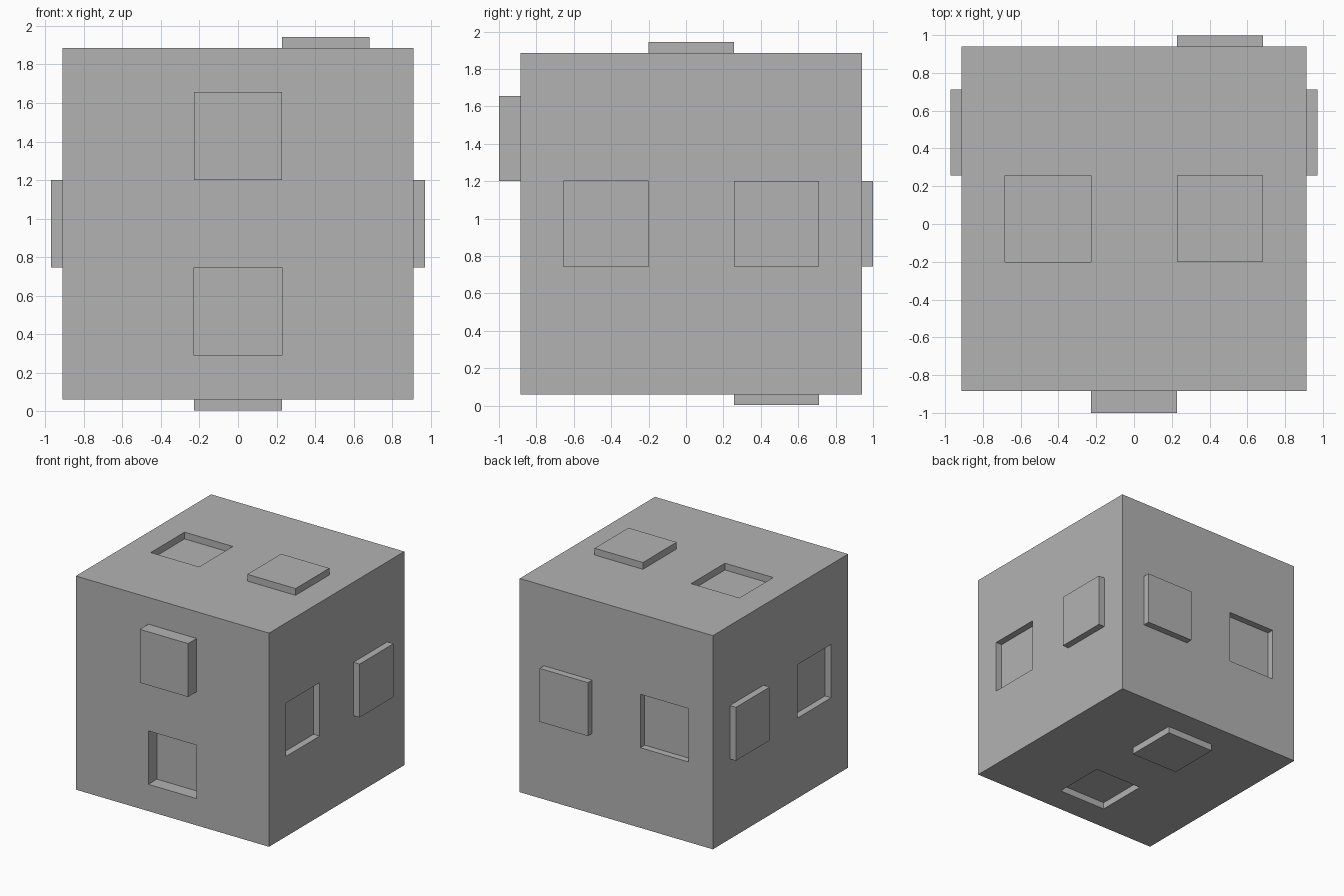
import bpy
from mathutils import Vector

cube = bpy.data.objects.get("Cube")
if cube:
    bpy.data.objects.remove(cube, do_unlink=True)

grey = bpy.data.materials.new("plain_grey")
grey.use_nodes = True
grey.diffuse_color = (0.45, 0.45, 0.45, 1)
grey.node_tree.nodes["Principled BSDF"].inputs["Base Color"].default_value = (0.45, 0.45, 0.45, 1)

SIDE = 1.825
HALF = SIDE / 2
CENTRE = Vector((0, 0.028, 0.973))
STUD = 0.456       # width of a stud or socket
OFFSET = 0.456     # distance of each from the face centre
SHALLOW, DEEP = 0.058, 0.115


def box(name, location, size):
    bpy.ops.mesh.primitive_cube_add(size=1, location=location)
    ob = bpy.context.object
    ob.name = name
    ob.scale = size
    bpy.ops.object.transform_apply(location=False, rotation=False, scale=True)
    ob.data.materials.append(grey)
    return ob


def combine(target, tool, operation):
    mod = target.modifiers.new(tool.name, 'BOOLEAN')
    mod.operation = operation
    mod.solver = 'EXACT'
    mod.object = tool
    bpy.context.view_layer.objects.active = target
    bpy.ops.object.modifier_apply(modifier=mod.name)
    bpy.data.objects.remove(tool, do_unlink=True)


def plug(name, normal, shift, low, high):
    """Square box on a face, spanning low..high along the normal."""
    normal = Vector(normal)
    size = [high - low if abs(n) > 0.5 else STUD for n in normal]
    middle = CENTRE + normal * (HALF + (low + high) / 2) + shift
    return box(name, middle, size)


# Main block
block = box("connector_block", CENTRE, (SIDE, SIDE, SIDE))

# Each face: outward normal, direction from its centre to the stud, depth
faces = {
    "front": ((0, -1, 0), (0, 0, 1), DEEP),
    "back": ((0, 1, 0), (1, 0, 0), SHALLOW),
    "left": ((1, 0, 0), (0, 1, 0), SHALLOW),
    "right": ((-1, 0, 0), (0, 1, 0), SHALLOW),
    "top": ((0, 0, 1), (1, 0, 0), SHALLOW),
    "bottom": ((0, 0, -1), (0, 1, 0), SHALLOW),
}

# A raised stud and a matching socket on every face
for name, (normal, along, depth) in faces.items():
    shift = Vector(along) * OFFSET
    combine(block, plug(name + "_socket", normal, -shift, -depth, 0.1), 'DIFFERENCE')
    combine(block, plug(name + "_stud", normal, shift, -0.1, depth), 'UNION')
